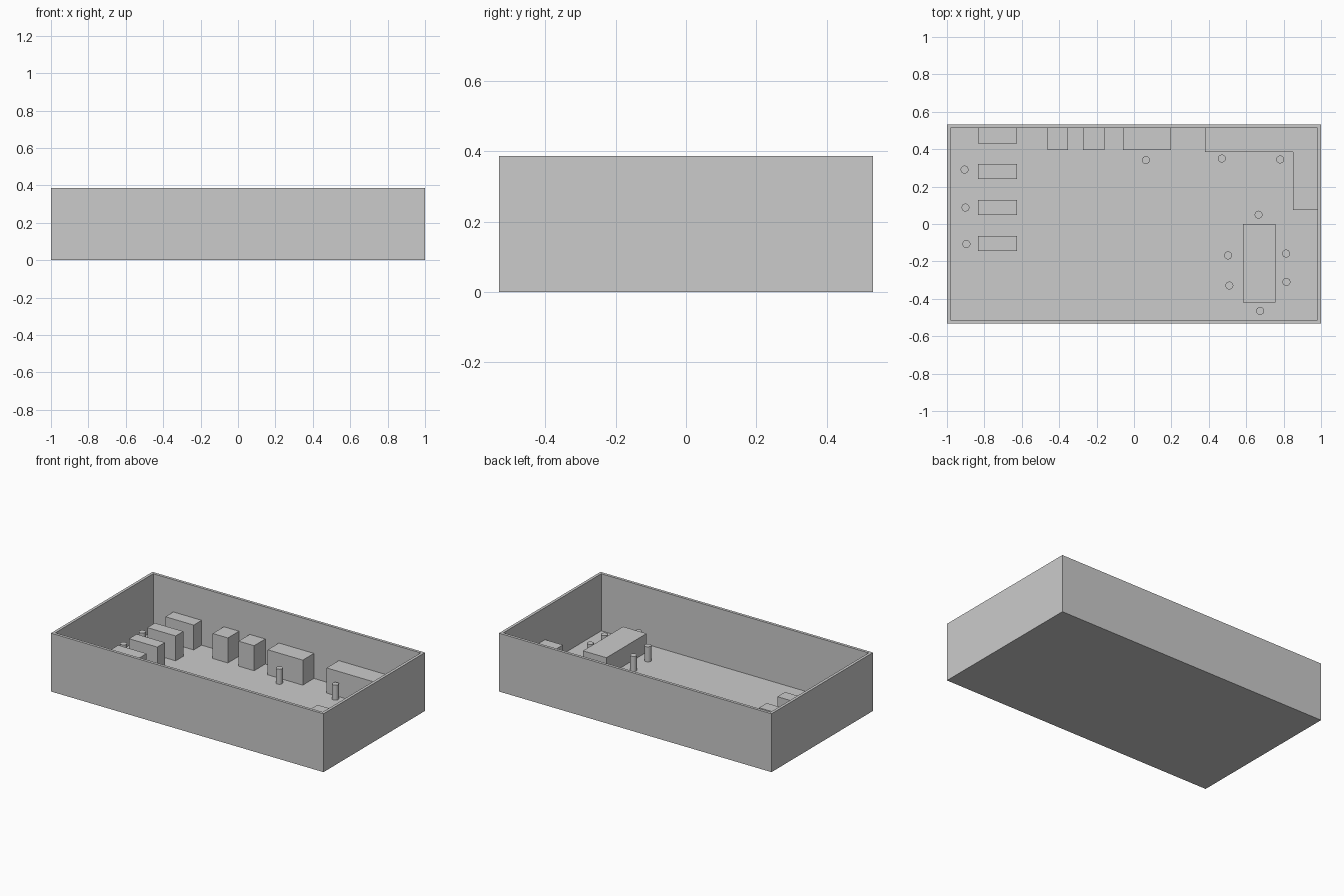
import bpy, bmesh

if "Cube" in bpy.data.objects:
    bpy.data.objects.remove(bpy.data.objects["Cube"])

HX, HY, H = 1.0, 0.532, 0.387      # outer half sizes and height
WALL, FLOOR = 0.019, 0.008
IX, IY = HX - WALL, HY - WALL      # inner half sizes


def prism(name, outline, z0, z1):
    """Extrude a counter-clockwise outline from z0 to z1."""
    bm = bmesh.new()
    face = bm.faces.new([bm.verts.new((x, y, z0)) for x, y in outline])
    ext = bmesh.ops.extrude_face_region(bm, geom=[face], use_keep_orig=True)
    top = [g for g in ext["geom"] if isinstance(g, bmesh.types.BMVert)]
    bmesh.ops.translate(bm, verts=top, vec=(0, 0, z1 - z0))
    bmesh.ops.recalc_face_normals(bm, faces=bm.faces[:])
    mesh = bpy.data.meshes.new(name)
    bm.to_mesh(mesh)
    bm.free()
    obj = bpy.data.objects.new(name, mesh)
    bpy.context.collection.objects.link(obj)
    return obj


def block(name, x0, x1, y0, y1, top):
    return prism(name, [(x0, y0), (x1, y0), (x1, y1), (x0, y1)], FLOOR, top)


# Open tray: inset the top face of a box and push it down to the floor
tray = prism("tray", [(-HX, -HY), (HX, -HY), (HX, HY), (-HX, HY)], 0, H)
bm = bmesh.new()
bm.from_mesh(tray.data)
top = max(bm.faces, key=lambda f: f.calc_center_median().z)
bmesh.ops.inset_region(bm, faces=[top], thickness=WALL, use_even_offset=True)
ext = bmesh.ops.extrude_face_region(bm, geom=[top])
bmesh.ops.translate(bm, verts=[g for g in ext["geom"] if isinstance(g, bmesh.types.BMVert)],
                    vec=(0, 0, FLOOR - H))
if top.is_valid:
    bmesh.ops.delete(bm, geom=[top], context='FACES_ONLY')
bmesh.ops.recalc_face_normals(bm, faces=bm.faces[:])
bm.to_mesh(tray.data)
bm.free()

# Row of desks on the left
for i, (y0, y1) in enumerate([(0.43, IY), (0.241, 0.321), (0.048, 0.128), (-0.144, -0.064)]):
    block(f"left_block_{i + 1}", -0.834, -0.626, y0, y1, 0.173)

# Cabinets against the back wall
for i, (x0, x1) in enumerate([(-0.463, -0.352), (-0.273, -0.159), (-0.059, 0.198)]):
    block(f"back_cabinet_{i + 1}", x0, x1, 0.396, IY, 0.174)

# L-shaped corner counter
prism("corner_counter", [(0.38, 0.386), (0.85, 0.386), (0.85, 0.076), (IX, 0.076),
                         (IX, IY), (0.38, IY)], FLOOR, 0.175)

# Table
block("table", 0.584, 0.756, -0.42, 0.0, 0.132)

# Round stools
STOOLS = [(-0.906, 0.291), (-0.901, 0.088), (-0.896, -0.107),
          (0.064, 0.342), (0.47, 0.35), (0.781, 0.345),
          (0.666, 0.05), (0.674, -0.465), (0.503, -0.168),
          (0.813, -0.158), (0.51, -0.329), (0.815, -0.31)]
for i, (x, y) in enumerate(STOOLS):
    bpy.ops.mesh.primitive_cylinder_add(vertices=32, radius=0.021, depth=0.108 - FLOOR,
                                        location=(x, y, (0.108 + FLOOR) / 2))
    bpy.context.object.name = f"stool_{i + 1}"
    bpy.ops.object.shade_smooth_by_angle()
